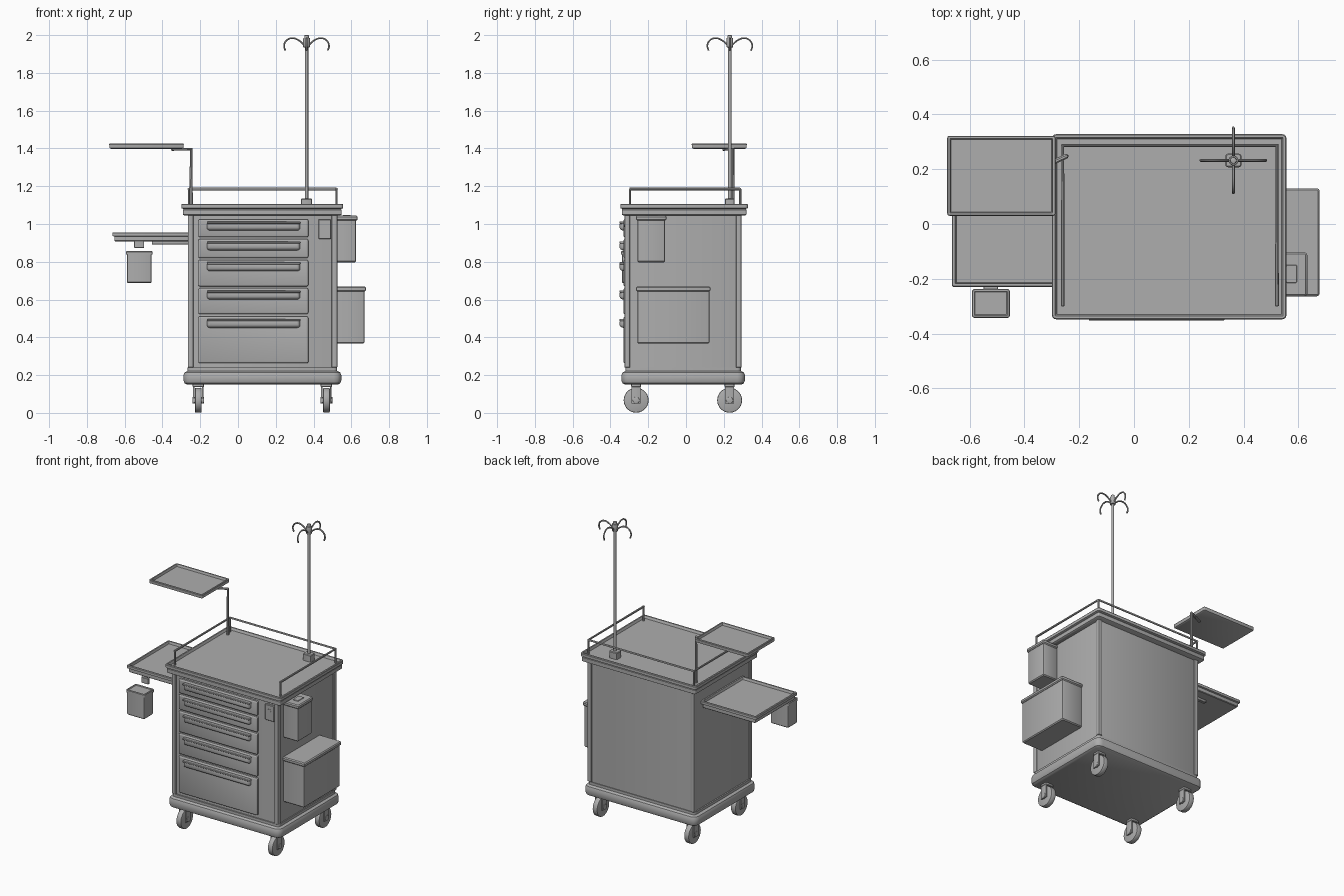
import bpy, bmesh, math
from mathutils import Matrix, Vector

if "Cube" in bpy.data.objects:
    bpy.data.objects.remove(bpy.data.objects["Cube"])

grey = bpy.data.materials.new("grey metal")
grey.diffuse_color = (0.42, 0.42, 0.42, 1)
grey.use_nodes = True
grey.node_tree.nodes["Principled BSDF"].inputs["Base Color"].default_value = grey.diffuse_color


def finish(bm, name):
    bmesh.ops.recalc_face_normals(bm, faces=bm.faces)
    mesh = bpy.data.meshes.new(name)
    bm.to_mesh(mesh)
    bm.free()
    ob = bpy.data.objects.new(name, mesh)
    bpy.context.collection.objects.link(ob)
    mesh.materials.append(grey)
    bpy.ops.object.select_all(action='DESELECT')
    ob.select_set(True)
    bpy.context.view_layer.objects.active = ob
    bpy.ops.object.shade_smooth_by_angle(angle=math.radians(35))
    return ob


def stack(name, x0, x1, y0, y1, sections, r=0.01, front=False, n=3):
    """Rounded rectangles (inset, height) skinned upward; front=True: y is z and height goes to -y."""
    bm = bmesh.new()
    loops = []
    for inset, h in sections:
        rr = max(r - inset, 0.002)
        corners = ((x1, y1, -1, -1), (x0, y1, 1, -1), (x0, y0, 1, 1), (x1, y0, -1, 1))
        loop = []
        for q, (cx, cy, sx, sy) in enumerate(corners):
            for k in range(n + 1):
                a = math.pi / 2 * (q + k / n)
                u = cx + sx * (inset + rr) + rr * math.cos(a)
                v = cy + sy * (inset + rr) + rr * math.sin(a)
                loop.append(bm.verts.new((u, -h, v) if front else (u, v, h)))
        loops.append(loop)
    m = len(loops[0])
    for a, b in zip(loops, loops[1:]):
        for i in range(m):
            j = (i + 1) % m
            bm.faces.new((a[i], a[j], b[j], b[i]))
    bm.faces.new(loops[0][::-1])
    bm.faces.new(loops[-1])
    return finish(bm, name)


def box(name, x0, x1, y0, y1, z0, z1, c=0.004, r=0.006):
    return stack(name, x0, x1, y0, y1, [(c, z0), (0, z0 + c), (0, z1 - c), (c, z1)], r, n=2)


def tube(name, pts, radius, smooth=False, sides=2):
    cu = bpy.data.curves.new(name, 'CURVE')
    cu.dimensions = '3D'
    cu.bevel_depth, cu.bevel_resolution, cu.use_fill_caps = radius, sides, True
    cu.resolution_u = 4
    sp = cu.splines.new('BEZIER' if smooth else 'POLY')
    if smooth:
        sp.bezier_points.add(len(pts) - 1)
        for p, co in zip(sp.bezier_points, pts):
            p.co = co
            p.handle_left_type = p.handle_right_type = 'AUTO'
    else:
        sp.points.add(len(pts) - 1)
        for p, co in zip(sp.points, pts):
            p.co = (*co, 1)
    tmp = bpy.data.objects.new(name + "_path", cu)
    bpy.context.collection.objects.link(tmp)
    bpy.context.view_layer.update()
    mesh = bpy.data.meshes.new_from_object(tmp.evaluated_get(bpy.context.evaluated_depsgraph_get()))
    bm = bmesh.new()
    bm.from_mesh(mesh)
    bpy.data.objects.remove(tmp)
    bpy.data.meshes.remove(mesh)
    return finish(bm, name)


def cylinder(name, center, radius, depth, axis='Z', chamfer=0.0, seg=24):
    bm = bmesh.new()
    rot = Matrix.Rotation(math.pi / 2, 4, 'Y') if axis == 'X' else Matrix()
    bmesh.ops.create_cone(bm, cap_ends=True, segments=seg, radius1=radius, radius2=radius,
                          depth=depth, matrix=Matrix.Translation(Vector(center)) @ rot)
    if chamfer:
        rim = [e for e in bm.edges if any(len(f.verts) > 4 for f in e.link_faces)]
        bmesh.ops.bevel(bm, geom=rim, offset=chamfer, segments=2, affect='EDGES', profile=0.5)
    return finish(bm, name)


# Cabinet body with corner posts
box("cabinet_body", -0.258, 0.518, -0.312, 0.285, 0.21, 1.06, 0.002, 0.004)
for x in (-0.266, 0.496):
    for y in (-0.326, 0.264):
        box("corner_post", x, x + 0.03, y, y + 0.03, 0.24, 1.05, 0.003, 0.008)

# Bumper base
stack("base_bumper", -0.289, 0.547, -0.342, 0.312,
      [(0.018, 0.15), (0.006, 0.157), (0, 0.172), (0, 0.2), (0.006, 0.214), (0.022, 0.222),
       (0.022, 0.24)], 0.04)

# Worktop with a groove around its edge and a raised rim
stack("worktop", -0.3, 0.557, -0.348, 0.328,
      [(0.016, 1.045), (0.008, 1.05), (0.008, 1.075), (0.012, 1.08), (0, 1.084), (0, 1.102),
       (0.003, 1.106), (0.012, 1.106), (0.018, 1.09)], 0.016)

# Guard rail on three sides
tube("guard_rail", [(-0.26, -0.3, 1.185), (-0.26, 0.287, 1.185), (0.522, 0.287, 1.185),
                    (0.522, -0.3, 1.185)], 0.007)
for x in (-0.26, 0.522):
    for y in (-0.297, 0.287):
        tube("rail_post", [(x, y, 1.085), (x, y, 1.185)], 0.006)

# Drawers with pull handles
for z0, z1 in ((0.93, 1.025), (0.82, 0.92), (0.67, 0.81), (0.523, 0.66), (0.263, 0.51)):
    stack("drawer_front", -0.21, 0.372, z0, z1,
          [(0, 0.305), (0, 0.325), (0.003, 0.329), (0.008, 0.331)], 0.008, True)
    stack("drawer_handle", -0.165, 0.33, z1 - 0.06, z1 - 0.012,
          [(0, 0.325), (0.001, 0.337), (0.006, 0.346), (0.014, 0.351)], 0.016, True)
    stack("handle_lip", -0.165, 0.33, z1 - 0.024, z1 - 0.012,
          [(0, 0.327), (0, 0.35), (0.003, 0.353)], 0.004, True)

# Lock panel
stack("lock_panel", 0.427, 0.493, 0.92, 1.025, [(0, 0.305), (0, 0.322), (0.003, 0.325)], 0.004, True)
stack("lock_slot", 0.447, 0.473, 0.985, 0.997, [(0, 0.323), (0, 0.328)], 0.002, True)

# Side bins with lids
for x1, y0, y1, z0, z1 in ((0.625, -0.258, -0.11, 0.797, 1.03), (0.67, -0.258, 0.124, 0.367, 0.655)):
    box("side_bin", 0.51, x1, y0, y1, z0, z1, 0.006, 0.01)
    box("bin_lid", 0.51, x1 + 0.008, y0 - 0.006, y1 + 0.006, z1 - 0.012, z1 + 0.014, 0.006, 0.01)
box("bin_slot", 0.555, 0.595, -0.215, -0.15, 1.04, 1.048, 0.002, 0.004)

# Pull-out side shelf
stack("side_shelf", -0.665, -0.255, -0.23, 0.212,
      [(0.014, 0.908), (0.01, 0.912), (0.01, 0.934), (0, 0.937), (0, 0.953), (0.003, 0.956),
       (0.012, 0.956), (0.016, 0.94)], 0.008)
for y in (-0.15, 0.12):
    box("shelf_runner", -0.455, -0.255, y, y + 0.02, 0.891, 0.91, 0.002, 0.003)

# Hanging waste bin and its hook
box("waste_bin", -0.588, -0.457, -0.339, -0.241, 0.688, 0.85, 0.005, 0.01)
stack("waste_bin_rim", -0.592, -0.453, -0.343, -0.237,
      [(0, 0.838), (0, 0.853), (0.003, 0.856), (0.009, 0.856), (0.012, 0.851)], 0.01)
box("bin_hook", -0.55, -0.497, -0.24, -0.222, 0.874, 0.912, 0.002, 0.003)

# Raised tray on a bent arm
stack("upper_tray", -0.682, -0.287, 0.03, 0.322,
      [(0.01, 1.398), (0.002, 1.402), (0, 1.422), (0.002, 1.425), (0.01, 1.425), (0.014, 1.41)], 0.008)
tube("tray_arm", [(-0.248, 0.247, 1.085), (-0.248, 0.247, 1.396), (-0.35, 0.2, 1.396)], 0.009)

# Infusion pole with four hooks
px, py = 0.363, 0.232
box("pole_socket", px - 0.03, px + 0.03, py - 0.025, py + 0.025, 1.085, 1.135, 0.004, 0.01)
cylinder("pole", (px, py, 1.53), 0.009, 0.84, seg=16)
cylinder("pole_hub", (px, py, 1.96), 0.018, 0.05, chamfer=0.004, seg=16)
cylinder("pole_tip", (px, py, 1.985), 0.012, 0.03, chamfer=0.004, seg=16)
profile = ((0.01, 1.945), (0.042, 1.973), (0.078, 1.984), (0.108, 1.97), (0.119, 1.943), (0.112, 1.918))
for k in range(4):
    c, s = math.cos(k * math.pi / 2), math.sin(k * math.pi / 2)
    tube("pole_hook", [(px + c * d, py + s * d, z) for d, z in profile], 0.005, True, 1)

# Casters
for x in (-0.21, 0.468):
    for y in (-0.264, 0.231):
        cylinder("caster_wheel", (x, y, 0.067), 0.066, 0.036, 'X', 0.006, 28)
        cylinder("caster_hub", (x, y, 0.067), 0.018, 0.062, 'X', 0.002, 16)
        for s in (-1, 1):
            box("caster_fork", x + s * 0.024 - 0.004, x + s * 0.024 + 0.004, y - 0.024, y + 0.024,
                0.05, 0.142, 0.001, 0.002)
        box("caster_crown", x - 0.03, x + 0.03, y - 0.026, y + 0.026, 0.136, 0.155, 0.003, 0.008)
